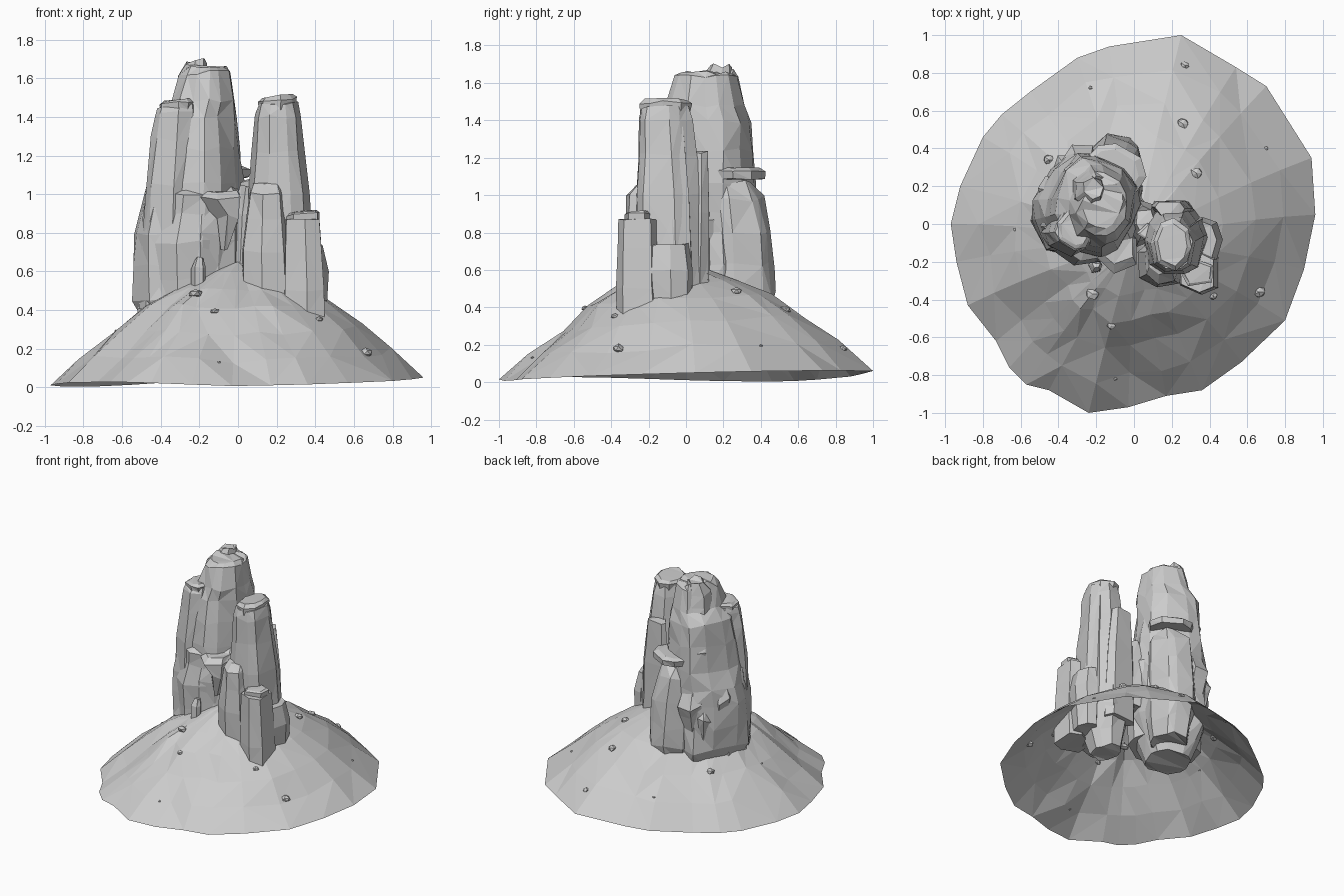
import bpy, bmesh, math, random
from mathutils import Vector
from mathutils.bvhtree import BVHTree

cube = bpy.data.objects.get("Cube")
if cube:
    bpy.data.objects.remove(cube, do_unlink=True)

stone = bpy.data.materials.new("grey_stone")
stone.use_nodes = True
GREY = (0.6, 0.6, 0.6, 1)
stone.diffuse_color = GREY
bsdf = next(n for n in stone.node_tree.nodes if n.type == 'BSDF_PRINCIPLED')
bsdf.inputs["Base Color"].default_value = GREY
bsdf.inputs["Roughness"].default_value = 0.9


def finish(name, bm):
    """Turn a bmesh into a flat shaded stone object."""
    mesh = bpy.data.meshes.new(name)
    bm.to_mesh(mesh)
    bm.free()
    mesh.materials.append(stone)
    obj = bpy.data.objects.new(name, mesh)
    bpy.context.collection.objects.link(obj)
    return obj


def bridge(bm, low, high, rng):
    """Join two rings with triangles whose diagonals vary."""
    n = len(low)
    for i in range(n):
        a, b, c, d = low[i], low[(i + 1) % n], high[(i + 1) % n], high[i]
        if rng.random() < 0.5:
            bm.faces.new((a, b, c))
            bm.faces.new((a, c, d))
        else:
            bm.faces.new((a, b, d))
            bm.faces.new((b, c, d))


def rock(name, sections, sides=10, rough=0.14, seed=1, turn=0.0, split=True, tilt=0.0):
    """Loft a craggy column through sections of (z, x, y, x radius, y radius)."""
    rng = random.Random(seed)
    rows = [Vector(s) for s in sections]
    if split:
        fine = []
        for a, b in zip(rows, rows[1:]):
            fine.append(a)
            if b[0] - a[0] > 0.2:
                fine.append(a.lerp(b, rng.uniform(0.35, 0.65)))
        rows = fine + [rows[-1]]
    step = 2 * math.pi / sides
    angles = [turn + step * (i + rng.uniform(-0.25, 0.25)) for i in range(sides)]
    # each column keeps its own groove depth, so cracks run vertically
    groove = [1.06 - rough * rng.random() for _ in angles]
    bm = bmesh.new()
    rings = []
    for z, x, y, rx, ry in rows:
        ring = []
        for ang, g in zip(angles, groove):
            k = g * (1 + rough * 0.35 * rng.uniform(-1, 1))
            dx = rx * k * math.cos(ang)
            ring.append(bm.verts.new((x + dx, y + ry * k * math.sin(ang),
                                      z + tilt * dx + rough * 0.1 * rng.uniform(-1, 1))))
        rings.append(ring)
    for low, high in zip(rings, rings[1:]):
        bridge(bm, low, high, rng)
    caps = [bm.faces.new(rings[-1]), bm.faces.new(rings[0][::-1])]
    bmesh.ops.triangulate(bm, faces=caps)
    bmesh.ops.recalc_face_normals(bm, faces=bm.faces)
    return finish(name, bm)


def slab(name, x, y, z, rx, ry, thick, sides=7, seed=1, turn=0.0, tilt=0.0):
    """Thin cap stone or ledge."""
    return rock(name, [(z, x, y, rx * 0.95, ry * 0.95), (z + thick * 0.7, x, y, rx, ry),
                       (z + thick, x, y, rx * 0.8, ry * 0.8)],
                sides, 0.08, seed, turn, False, tilt)


# sloping scree skirt, an open shell
rim = [(.25, 1), (-.13, .94), (-.3, .88), (-.55, .7), (-.7, .58), (-.8, .46), (-.92, .2),
       (-.97, 0), (-.94, -.2), (-.88, -.43), (-.73, -.62), (-.66, -.76), (-.57, -.85),
       (-.45, -.88), (-.24, -1), (-.03, -.97), (.17, -.91), (.36, -.88), (.57, -.73),
       (.8, -.51), (.9, -.24), (.96, .05), (.94, .35), (.7, .73), (.54, .83)]
profile = [(1, 0), (.83, .15), (.66, .29), (.49, .425), (.34, .51), (.15, .6)]
rng = random.Random(4)
bm = bmesh.new()
rings = []
for scale, height in profile:
    ring = []
    for x, y in rim:
        lift = max(0, .03 + .02 * x + .025 * y + .06 * min(0, x) * y) * scale
        wob = 0 if scale == 1 else scale
        s = scale + wob * rng.uniform(-.03, .03)
        z = height + lift + wob * (.03 * y + rng.uniform(-.018, .018))
        ring.append(bm.verts.new((x * s, y * s - .1 * (1 - s) ** 2, z)))
    rings.append(ring)
for low, high in zip(rings, rings[1:]):
    bridge(bm, low, high, rng)
apex = bm.verts.new((0, -.1, .65))
top = rings[-1]
for i, v in enumerate(top):
    bm.faces.new((v, top[(i + 1) % len(top)], apex))
ground = BVHTree.FromBMesh(bm)
finish("scree_skirt", bm)

# main butte
rock("main_butte", [(.15, -.22, .1, .16, .18), (.45, -.24, .09, .3, .3),
                    (.8, -.24, .09, .3, .29), (1.05, -.215, .1, .26, .27),
                    (1.4, -.205, .11, .22, .25), (1.48, -.175, .1, .175, .215),
                    (1.63, -.165, .1, .14, .175), (1.66, -.165, .11, .11, .14)], 13, .16, 3)
rock("left_shoulder", [(.4, -.36, 0, .15, .17), (1.05, -.34, -.02, .135, .15),
                       (1.42, -.315, -.02, .115, .12), (1.46, -.31, -.02, .1, .1)], 8, .15, 8)
slab("shoulder_cap", -.305, -.02, 1.43, .105, .11, .06, 7, 5, 0, .12)
rock("front_buttress", [(.3, -.25, .02, .27, .23), (.75, -.25, .01, .28, .22),
                        (1.0, -.22, 0, .255, .19), (1.05, -.2, .04, .18, .12)], 10, .15, 6)
rock("back_buttress", [(.2, -.1, .25, .13, .16), (.47, -.09, .28, .16, .21),
                       (.8, -.1, .27, .16, .19), (.98, -.11, .25, .15, .17),
                       (1.07, -.12, .23, .12, .13)], 10, .18, 9)
rock("front_overhang", [(.72, -.07, -.16, .02, .03), (.88, -.05, -.17, .06, .07),
                        (.98, -.1, -.14, .13, .12), (1.01, -.1, -.12, .11, .09)],
     6, .12, 2, .3, False)
slab("back_ledge", -.12, .26, 1.09, .18, .16, .055, 9, 7)
rock("peak_fin", [(1.0, -.26, .18, .1, .16), (1.4, -.25, .17, .09, .14),
                  (1.6, -.23, .17, .085, .1), (1.69, -.215, .19, .055, .06)], 7, .14, 12)

# leaning crags sunk into the foot and waist of the main butte
crags = [(200, .78, .22), (165, .98, .21), (130, .85, .2), (105, .95, .22), (60, .92, .24),
         (25, .8, .22), (0, 1.0, .2), (235, .85, .2), (20, 1.2, .14), (105, 1.36, .16)]
for i, (deg, height, reach) in enumerate(crags):
    a = math.radians(deg)
    cx, cy = -.23 + reach * math.cos(a), .12 + reach * 1.05 * math.sin(a)
    inx, iny = cx - .05 * math.cos(a), cy - .05 * math.sin(a)
    rock(f"crag_{i + 1}", [(height - .4, inx, iny, .08, .08),
                           (height - .15, cx, cy, .09, .09),
                           (height, inx, iny, .06, .06)], 6, .25, 20 + i, a)

# second tower
rock("side_tower", [(.15, .2, -.07, .1, .12), (.45, .22, -.08, .18, .21),
                    (1.0, .21, -.09, .16, .19), (1.4, .205, -.11, .12, .15),
                    (1.47, .205, -.11, .1, .135)], 10, .12, 14)
slab("side_tower_cap", .205, -.11, 1.44, .098, .138, .07, 8, 4, 0, .1)
rock("side_tower_front_pillar", [(.25, .16, -.18, .14, .14), (.7, .15, -.195, .135, .15),
                                 (1.0, .15, -.19, .1, .135), (1.06, .15, -.17, .08, .1)],
     7, .12, 21)
rock("side_tower_back_slab", [(.35, .2, .06, .13, .08), (.9, .2, .075, .11, .065),
                              (1.23, .19, .075, .08, .055)], 6, .08, 15)
rock("side_tower_outer_slab", [(.45, .34, -.06, .07, .11), (1.0, .31, -.07, .055, .1),
                               (1.36, .28, -.08, .03, .07)], 6, .12, 16)
rock("front_block", [(.25, .35, -.25, .13, .12), (.5, .35, -.26, .125, .11),
                     (.87, .34, -.26, .105, .1)], 6, .06, 17, .5)
slab("front_block_cap", .335, -.255, .855, .095, .085, .055, 5, 18, .6, .1)
rock("outer_block", [(.28, .38, -.09, .07, .11), (.6, .385, -.1, .085, .135),
                     (.74, .37, -.1, .065, .115)], 7, .08, 19)
rock("saddle_rock", [(.5, .04, 0, .1, .14), (.9, .05, .02, .08, .12),
                     (1.04, .06, .02, .05, .08)], 7, .15, 31)
slab("saddle_ledge", .11, -.04, 1.04, .1, .05, .035, 6, 32)

# upright boulder at the front foot
rock("foot_boulder", [(.48, -.205, -.22, .038, .045), (.62, -.205, -.22, .038, .04),
                      (.67, -.2, -.21, .022, .025)], 6, .1, 33)

# loose stones resting on the scree
stones = [(-.45, .34, .035), (.33, .27, .035), (.26, .53, .035), (.27, .84, .026),
          (-.23, .72, .012), (.7, .4, .012), (.66, -.36, .038), (-.22, -.37, .038),
          (-.12, -.54, .024), (-.1, -.82, .011), (-.63, -.03, .01), (.42, -.38, .025)]
for i, (x, y, r) in enumerate(stones):
    z = ground.ray_cast(Vector((x, y, 2)), Vector((0, 0, -1)))[0].z
    bm = bmesh.new()
    bmesh.ops.create_icosphere(bm, subdivisions=1, radius=r)
    rng = random.Random(50 + i)
    for v in bm.verts:
        v.co *= rng.uniform(.8, 1.1)
        v.co = Vector((v.co.x + x, v.co.y * .9 + y, v.co.z * .65 + z))
    finish(f"loose_stone_{i + 1}", bm)
